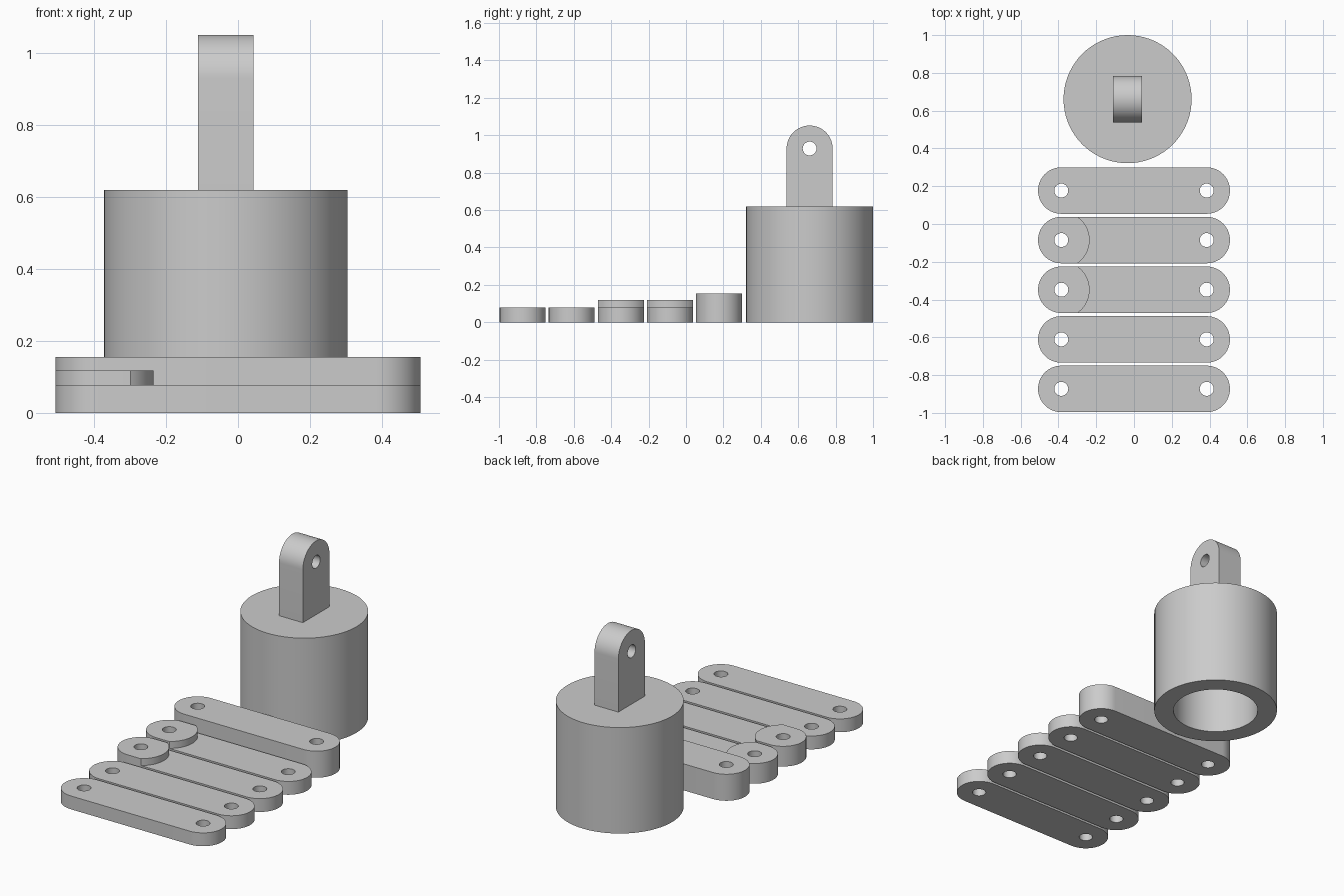
import bpy, bmesh, math
from mathutils import Matrix, Vector

if "Cube" in bpy.data.objects:
    bpy.data.objects.remove(bpy.data.objects["Cube"])

GREY = bpy.data.materials.new("plain grey")
GREY.diffuse_color = (0.6, 0.6, 0.6, 1)
GREY.use_nodes = True
GREY.node_tree.nodes["Principled BSDF"].inputs["Base Color"].default_value = GREY.diffuse_color

R = 0.123        # rounded end radius of links and lug
HOLE = 0.037     # pin hole radius
PIN_X = 0.385    # pin hole offset along a link


def arc(cx, cy, r, start, end, n=32):
    """Points on an arc, angles in degrees."""
    angles = [math.radians(start + (end - start) * i / n) for i in range(n + 1)]
    return [(cx + r * math.cos(a), cy + r * math.sin(a)) for a in angles]


def finish(name, bm):
    bmesh.ops.recalc_face_normals(bm, faces=bm.faces)
    mesh = bpy.data.meshes.new(name)
    bm.to_mesh(mesh)
    bm.free()
    mesh.materials.append(GREY)
    obj = bpy.data.objects.new(name, mesh)
    bpy.context.collection.objects.link(obj)
    return obj


def prism(name, outline, low, high, matrix=None):
    """Extrude a flat outline from low to high."""
    bm = bmesh.new()
    face = bm.faces.new([bm.verts.new((x, y, low)) for x, y in outline])
    out = bmesh.ops.extrude_face_region(bm, geom=[face])
    top = [v for v in out["geom"] if isinstance(v, bmesh.types.BMVert)]
    bmesh.ops.translate(bm, verts=top, vec=Vector((0, 0, high - low)))
    if matrix:
        bmesh.ops.transform(bm, matrix=matrix, verts=bm.verts)
    return finish(name, bm)


def cut(obj, cutter):
    """Subtract the cutter and discard it."""
    cutter.hide_render = True
    mod = obj.modifiers.new("cut", 'BOOLEAN')
    mod.operation = 'DIFFERENCE'
    mod.solver = 'EXACT'
    mod.object = cutter
    activate(obj)
    bpy.ops.object.modifier_apply(modifier=mod.name)
    bpy.data.objects.remove(cutter)


def activate(obj):
    bpy.ops.object.select_all(action='DESELECT')
    obj.select_set(True)
    bpy.context.view_layer.objects.active = obj


def smooth(obj):
    activate(obj)
    bpy.ops.object.shade_smooth_by_angle(angle=math.radians(30))


def hole(x, y, low, high, matrix=None):
    return prism("hole_cutter", arc(x, y, HOLE, 0, 360)[:-1], low, high, matrix)


# Five flat links, two of them with a raised pad at the left end
def link(name, y, height, padded):
    outline = arc(PIN_X, y, R, -90, 90) + arc(-PIN_X, y, R, 90, 270)
    obj = prism(name, outline, 0, height)
    if padded:
        step = arc(-PIN_X, y, 0.15, -75, 75) + [(-0.3, y + 0.2), (0.6, y + 0.2),
                                                (0.6, y - 0.2), (-0.3, y - 0.2)]
        cut(obj, prism("step_cutter", step, 0.078, 0.2))
    for x in (-PIN_X, PIN_X):
        cut(obj, hole(x, y, -0.1, 0.3))
    smooth(obj)


link("thin_link_front", -0.873, 0.078, False)
link("thin_link_rear", -0.611, 0.078, False)
link("padded_link_front", -0.348, 0.118, True)
link("padded_link_rear", -0.085, 0.118, True)
link("thick_link", 0.177, 0.155, False)

# Hollow cylinder, open at the bottom
CX, CY = -0.034, 0.661
bm = bmesh.new()
profile = [(0, 0.51), (0.233, 0.51), (0.233, 0), (0.339, 0), (0.339, 0.62), (0, 0.62)]
verts = [bm.verts.new((r, 0, z)) for r, z in profile]
edges = [bm.edges.new(pair) for pair in zip(verts, verts[1:])]
bmesh.ops.spin(bm, geom=verts + edges, cent=(0, 0, 0), axis=(0, 0, 1),
               angle=2 * math.pi, steps=72, use_duplicate=False)
bmesh.ops.remove_doubles(bm, verts=bm.verts, dist=1e-5)
bmesh.ops.translate(bm, verts=bm.verts, vec=Vector((CX, CY, 0)))
smooth(finish("hollow_cylinder", bm))

# Upright lug with a cross hole on top of the cylinder
UPRIGHT = Matrix(((0, 0, 1, 0), (1, 0, 0, 0), (0, 1, 0, 0), (0, 0, 0, 1)))
PIN_Z = 0.929
shape = [(CY - R, 0.61), (CY + R, 0.61)] + arc(CY, PIN_Z, R, 0, 180)
lug = prism("lug", shape, CX - 0.077, CX + 0.077, UPRIGHT)
cut(lug, hole(CY, PIN_Z, -0.3, 0.3, UPRIGHT))
smooth(lug)
